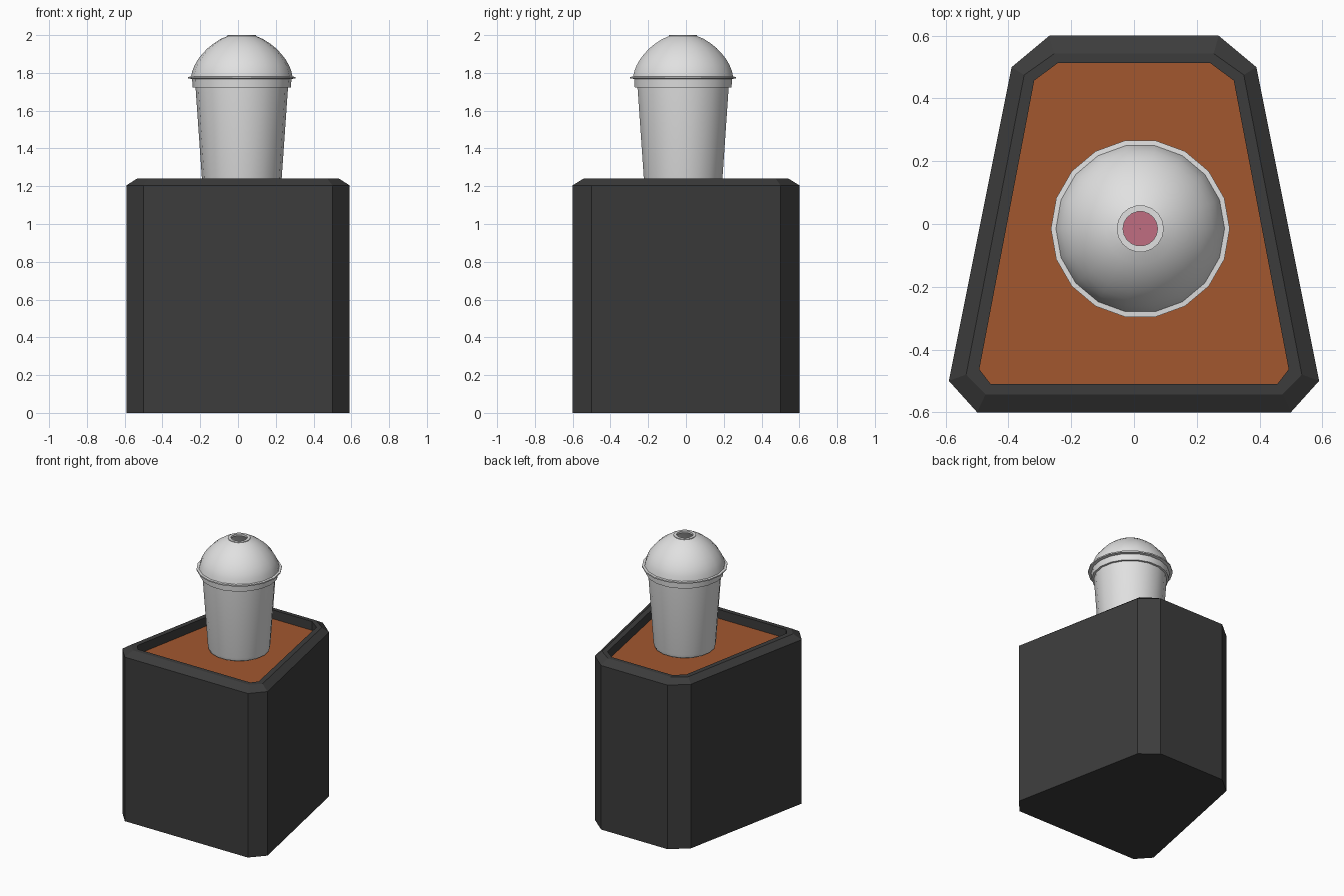
import bpy, bmesh, math

if "Cube" in bpy.data.objects:
    bpy.data.objects.remove(bpy.data.objects["Cube"])


def material(name, rgb):
    m = bpy.data.materials.new(name)
    m.diffuse_color = (*rgb, 1)
    m.use_nodes = True
    m.node_tree.nodes["Principled BSDF"].inputs["Base Color"].default_value = m.diffuse_color
    return m


CHARCOAL = material("charcoal", (0.045, 0.045, 0.045))
WOOD = material("warm_brown", (0.36, 0.095, 0.028))
PLASTIC = material("pale_grey_plastic", (0.75, 0.75, 0.75))
PINK = material("pink_drink", (0.53, 0.155, 0.22))


def finish(name, bm, mats, smooth=False, loc=(0, 0, 0)):
    bmesh.ops.recalc_face_normals(bm, faces=bm.faces)
    me = bpy.data.meshes.new(name)
    bm.to_mesh(me)
    bm.free()
    ob = bpy.data.objects.new(name, me)
    bpy.context.collection.objects.link(ob)
    ob.location = loc
    for m in mats:
        me.materials.append(m)
    if smooth:
        bpy.ops.object.select_all(action='DESELECT')
        ob.select_set(True)
        bpy.context.view_layer.objects.active = ob
        bpy.ops.object.shade_smooth_by_angle(angle=math.radians(35))
    return ob


def bridge(bm, a, b):
    n = len(a)
    for i in range(n):
        j = (i + 1) % n
        bm.faces.new((a[i], a[j], b[j], b[i]))


def lathe(name, profile, mat, sides=18, closed=False, cap_start=False):
    """Spin a (radius, height) profile around the cup axis."""
    bm = bmesh.new()
    rings = [[bm.verts.new((r * math.cos(k * math.tau / sides),
                            r * math.sin(k * math.tau / sides), z))
              for k in range(sides)] for r, z in profile]
    for a, b in zip(rings, rings[1:]):
        bridge(bm, a, b)
    if closed:
        bridge(bm, rings[-1], rings[0])
    if cap_start:
        bm.faces.new(rings[0])
    return finish(name, bm, [mat], True, (0.02, -0.015, 0))


# Tapered console box: half outlines (mirrored in x) stacked at rising heights
outer = [(0.5, -0.6), (0.59, -0.5), (0.39, 0.5), (0.27, 0.6)]
ridge = [(0.473, -0.543), (0.535, -0.48), (0.35, 0.475), (0.254, 0.543)]
inner = [(0.457, -0.51), (0.493, -0.463), (0.318, 0.457), (0.243, 0.513)]
FLOOR = 1.175

bm = bmesh.new()
rings = []
for half, z in ((outer, 0), (outer, 1.205), (ridge, 1.24), (inner, 1.24), (inner, FLOOR)):
    loop = half + [(-x, y) for x, y in reversed(half)]
    rings.append([bm.verts.new((x, y, z)) for x, y in loop])
for a, b in zip(rings, rings[1:]):
    bridge(bm, a, b)
bm.faces.new(rings[0])
bm.faces.new(rings[-1]).material_index = 1   # recessed brown panel
finish("console_box", bm, [CHARCOAL, WOOD])

# Cup body with rounded foot
lathe("cup_body", [(0.185, FLOOR + 0.001), (0.203, 1.187), (0.209, 1.21), (0.245, 1.725)],
      PLASTIC, cap_start=True)

# Drink surface inside the cup
lathe("drink", [(0.235, 1.69), (0.235, 1.70), (0.001, 1.70)], PINK)

# Lid band and thin flange
lathe("lid_band", [(0.243, 1.722), (0.26, 1.722), (0.263, 1.767), (0.243, 1.767)],
      PLASTIC, closed=True)
lathe("lid_flange", [(0.243, 1.767), (0.285, 1.77), (0.285, 1.779), (0.243, 1.782)],
      PLASTIC, closed=True)

# Domed lid with a straw hole, outer skin then inner skin
dome = [(0.269, 1.779), (0.262, 1.81), (0.25, 1.84), (0.231, 1.873), (0.207, 1.903),
        (0.18, 1.931), (0.15, 1.955), (0.113, 1.979), (0.075, 1.995)]
lip = [(0.075, 2.0), (0.055, 2.0), (0.055, 1.985)]
inside = [(r - 0.008, z - 0.01) for r, z in reversed(dome[:-1])]
lathe("dome_lid", dome + lip + inside, PLASTIC, closed=True)
